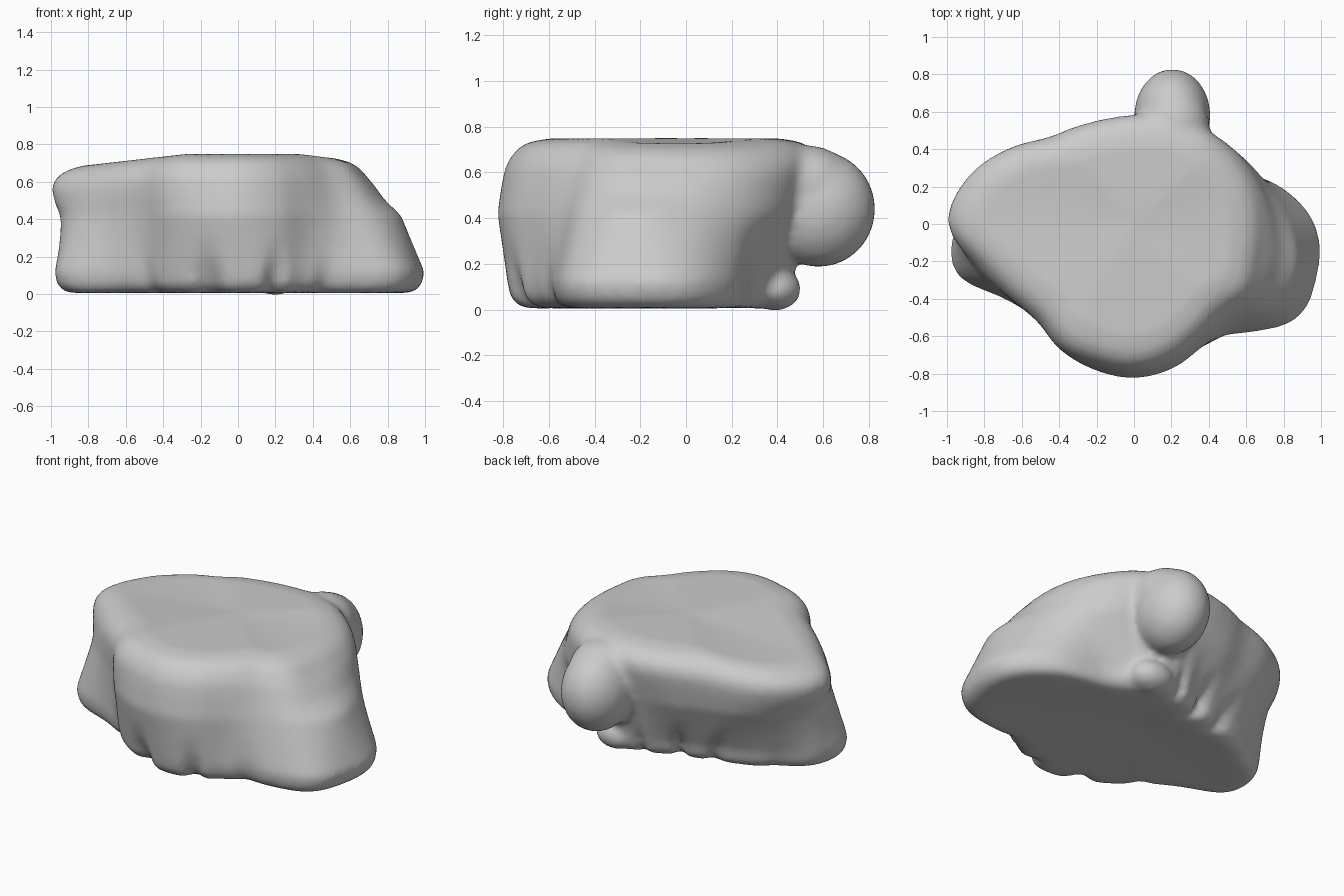
import bpy, bmesh, math
from mathutils import Matrix

if "Cube" in bpy.data.objects:
    bpy.data.objects.remove(bpy.data.objects["Cube"])

# Rock outlines as radii every 15 degrees, counter-clockwise from +x
BASE = [.97, .80, .57, .50, .50, .48, .46, .42, .43, .47, .56, .73,
        .94, .99, .80, .72, .73, .75, .78, .78, .75, .83, 1.01, 1.02]
MID = [.83, .75, .69, .63, .57, .55, .54, .54, .57, .62, .75, .87,
       .95, .89, .78, .73, .78, .81, .825, .80, .75, .76, .87, .90]
TOP = [.71, .70, .68, .66, .64, .62, .60, .60, .62, .67, .81, .95,
       1.01, .87, .78, .74, .78, .78, .79, .76, .71, .69, .74, .72]
N = 144


def radius(ring, a):
    """Smooth interpolation of an outline at angle a."""
    t = (a / math.tau * 24) % 24
    i, f = int(t), t % 1
    p0, p1, p2, p3 = (ring[(i + k) % 24] for k in (-1, 0, 1, 2))
    return p1 + .5 * f * (p2 - p0 + f * (2*p0 - 5*p1 + 4*p2 - p3 + f * (3*(p1 - p2) + p3 - p0)))


def mix(a, b, t):
    return a + (b - a) * t


def outline(a, z):
    b, m, t = radius(BASE, a), radius(MID, a), radius(TOP, a)
    if z < .12:
        return b
    if z < .42:
        return mix(b, m, (z - .12) / .3)
    return mix(m, t, min(1, (z - .42) / .24))


def top_scale(x):
    """The top dips toward the left end and slightly to the right."""
    return 1 - .10 * max(0, min(1, (-x - .3) / .65)) - .06 * max(0, (x - .35) / .35) * (x < .9)


# Main rock body: loft of rings (height, inset)
LEVELS = [(.005, .13), (.01, .06), (.05, .015), (.12, 0), (.2, 0), (.3, 0), (.42, 0),
          (.54, 0), (.62, .005), (.67, .025), (.71, .06), (.735, .11), (.748, .19)]
bm = bmesh.new()
rings = []
for z, inset in LEVELS:
    ring = []
    for k in range(N):
        a = math.tau * k / N
        r = outline(a, z) - inset
        # gouges eaten into the foot of the front and the back
        low = max(0, 1 - z / .24)
        wave = max(0, math.sin(13 * a + .6 * math.sin(5 * a))) ** 2
        front = max(0, -math.sin(a)) ** 3
        back = max(0, math.sin(a - .5)) ** 2
        r -= low * wave * (.09 * front + .10 * back)
        x, y = r * math.cos(a), r * math.sin(a)
        zz = z * top_scale(x) if z > .5 else z
        ring.append(bm.verts.new((x, y, zz)))
    rings.append(ring)
for lo, hi in zip(rings, rings[1:]):
    for k in range(N):
        j = (k + 1) % N
        bm.faces.new((lo[k], lo[j], hi[j], hi[k]))


def cap(ring, z, flip):
    """Close a ring with shrinking loops and a centre point."""
    loops = [ring]
    for s in (.75, .5, .25):
        loops.append([bm.verts.new((v.co.x * s, v.co.y * s, mix(z, v.co.z, s))) for v in ring])
    c = bm.verts.new((0, 0, z))
    for lo, hi in zip(loops, loops[1:]):
        for k in range(N):
            j = (k + 1) % N
            f = (lo[k], lo[j], hi[j], hi[k])
            bm.faces.new(f[::-1] if flip else f)
    for k in range(N):
        f = (loops[-1][k], loops[-1][(k + 1) % N], c)
        bm.faces.new(f[::-1] if flip else f)


cap(rings[0], .02, True)
cap(rings[-1], .75, False)


# Knob at the back, its shoulder, and the small foot below it
def blob(loc, size):
    m = Matrix.Translation(loc) @ Matrix.Diagonal((*size, 1))
    bmesh.ops.create_uvsphere(bm, u_segments=24, v_segments=16, radius=1, matrix=m)


blob((.205, .58, .44), (.205, .25, .255))
blob((.215, .52, .55), (.19, .22, .17))
blob((.20, .39, .09), (.14, .115, .095))

mesh = bpy.data.meshes.new("rock")
bm.to_mesh(mesh)
bm.free()
rock = bpy.data.objects.new("rock", mesh)
bpy.context.collection.objects.link(rock)

# Fuse everything into one weathered surface
rm = rock.modifiers.new("fuse", 'REMESH')
rm.mode = 'VOXEL'
rm.voxel_size = .022
rm.use_smooth_shade = True
sm = rock.modifiers.new("weather", 'SMOOTH')
sm.factor = .5
sm.iterations = 8
bpy.context.view_layer.objects.active = rock
rock.select_set(True)
for name in ("fuse", "weather"):
    bpy.ops.object.modifier_apply(modifier=name)
bpy.ops.object.shade_smooth()
